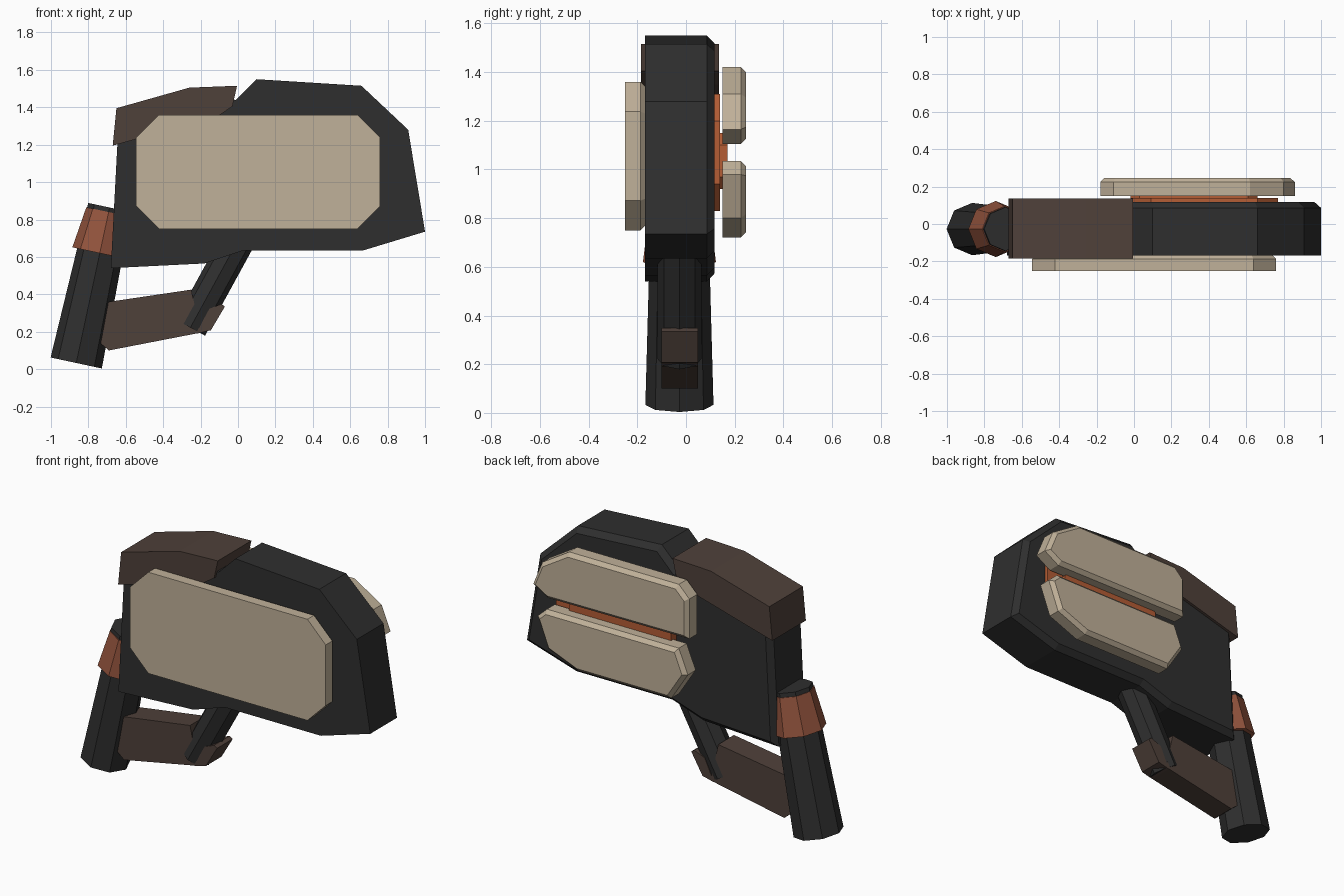
import bpy
import bmesh
from math import pi
from mathutils import Vector

cube = bpy.data.objects.get("Cube")
if cube:
    bpy.data.objects.remove(cube, do_unlink=True)


def material(name, rgb):
    m = bpy.data.materials.new(name)
    m.use_nodes = True
    m.diffuse_color = (*rgb, 1)
    m.node_tree.nodes["Principled BSDF"].inputs["Base Color"].default_value = (*rgb, 1)
    return m


CHARCOAL = material("charcoal", (0.028, 0.028, 0.028))
TAN = material("tan", (0.53, 0.44, 0.32))
BROWN = material("dark brown", (0.078, 0.052, 0.042))
RUST = material("rust", (0.30, 0.09, 0.048))
ORANGE = material("orange", (0.46, 0.11, 0.035))


def finish(name, bm, mat):
    bmesh.ops.recalc_face_normals(bm, faces=bm.faces)
    mesh = bpy.data.meshes.new(name)
    bm.to_mesh(mesh)
    bm.free()
    mesh.materials.append(mat)
    obj = bpy.data.objects.new(name, mesh)
    bpy.context.collection.objects.link(obj)
    return obj


def inset(outline, d):
    """Move every edge of a counter-clockwise outline inwards by d."""
    pts = [Vector(p) for p in outline]
    result = []
    for i, p in enumerate(pts):
        a = (p - pts[i - 1]).normalized()
        b = (pts[(i + 1) % len(pts)] - p).normalized()
        na, nb = Vector((-a.y, a.x)), Vector((-b.y, b.x))
        result.append(p + (na + nb) * d / (1 + na.dot(nb)))
    return result


def prism(name, outline, y0, y1, mat, bevel=0):
    """Extrude an x-z outline along y, with an optional bevel on the back rim."""
    bm = bmesh.new()
    layers = [(outline, y0), (outline, y1 - bevel)]
    if bevel:
        layers.append((inset(outline, bevel), y1))
    rings = [[bm.verts.new((x, y, z)) for x, z in pts] for pts, y in layers]
    n = len(outline)
    for low, high in zip(rings, rings[1:]):
        for i in range(n):
            j = (i + 1) % n
            bm.faces.new((low[i], low[j], high[j], high[i]))
    bm.faces.new(rings[0])
    bm.faces.new(rings[-1])
    return finish(name, bm, mat)


def rod(name, start, direction, length, r0, r1, mat):
    """Tapered eight-sided rod with corners on its main axes."""
    bm = bmesh.new()
    bmesh.ops.create_cone(bm, cap_ends=True, segments=8, radius1=r0, radius2=r1, depth=length)
    bmesh.ops.translate(bm, verts=bm.verts, vec=(0, 0, length / 2))
    obj = finish(name, bm, mat)
    obj.location = start
    axis = Vector(direction)
    obj.rotation_euler = (0, Vector((0, 0, 1)).angle(axis), 0)
    return obj


def octagon(x0, x1, z0, z1, c):
    """Rectangle with cut corners."""
    return [(x0 + c, z0), (x1 - c, z0), (x1, z0 + c), (x1, z1 - c),
            (x1 - c, z1), (x0 + c, z1), (x0, z1 - c), (x0, z0 + c)]


# Main housing
prism("housing", [(-0.68, 0.54), (-0.18, 0.565), (0.03, 0.635), (0.67, 0.635),
                  (1.0, 0.735), (0.91, 1.28), (0.66, 1.515), (0.1, 1.55),
                  (-0.01, 1.44), (-0.27, 1.45), (-0.62, 1.35), (-0.645, 1.2)],
      -0.168, 0.118, CHARCOAL, 0.032)

# Rear cap wrapped over the housing
prism("rear_cap", [(-0.67, 1.195), (-0.11, 1.35), (-0.03, 1.405), (-0.005, 1.515),
                   (-0.26, 1.505), (-0.65, 1.395)], -0.185, 0.135, BROWN)

# Side panels
prism("front_panel", octagon(-0.545, 0.76, 0.75, 1.36, 0.122), -0.25, -0.165, TAN, 0.022)
prism("upper_back_panel", [(-0.18, 1.11), (0.76, 1.105), (0.86, 1.165), (0.80, 1.31),
                           (0.62, 1.42), (-0.11, 1.42), (-0.18, 1.35)], 0.15, 0.247, TAN, 0.022)
prism("lower_back_panel", [(-0.06, 0.72), (0.56, 0.72), (0.76, 0.80), (0.83, 0.98),
                           (0.77, 1.035), (-0.11, 1.035), (-0.17, 0.89)], 0.15, 0.247, TAN, 0.022)

# Glowing core behind the back panels
prism("core_base", octagon(-0.02, 0.77, 0.83, 1.31, 0.11), 0.10, 0.14, ORANGE)
prism("core_ridge", octagon(-0.02, 0.66, 0.92, 1.15, 0.05), 0.13, 0.17, ORANGE)

# Handle and its collar share one leaning axis
lean = Vector((0.21, 0, 0.978))
base = Vector((-0.865, -0.027, 0.033))
rod("grip", base, lean, 0.85, 0.14, 0.117, CHARCOAL)
rod("grip_collar", base + lean * 0.6, lean, 0.225, 0.15, 0.122, RUST)

# Front strut, guard and clip
rod("strut", (-0.255, -0.027, 0.222), (0.48, 0, 0.877), 0.55, 0.09, 0.09, CHARCOAL)
prism("guard", [(-0.75, 0.15), (-0.69, 0.10), (-0.2, 0.195), (-0.25, 0.425),
                (-0.69, 0.36), (-0.75, 0.33)], -0.1, 0.05, BROWN)
prism("strut_clip", [(-0.22, 0.19), (-0.145, 0.208), (-0.07, 0.335), (-0.09, 0.348),
                     (-0.16, 0.32)], -0.1, 0.05, BROWN)
